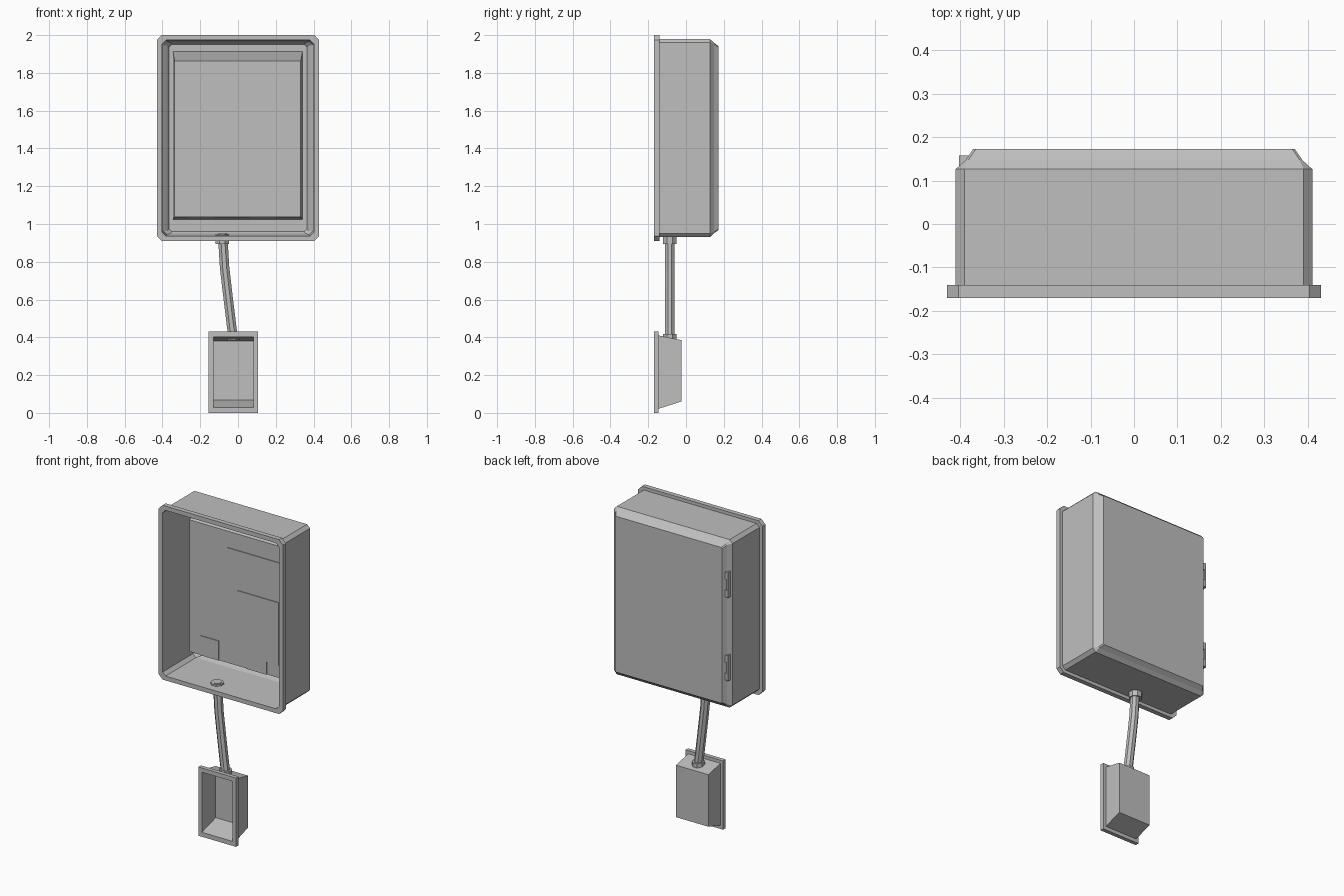
import bpy, bmesh, math
from mathutils import Vector

cube = bpy.data.objects.get("Cube")
if cube:
    bpy.data.objects.remove(cube, do_unlink=True)

grey = bpy.data.materials.new("light grey plastic")
grey.use_nodes = True
grey.diffuse_color = (0.52, 0.52, 0.52, 1)
grey.node_tree.nodes["Principled BSDF"].inputs["Base Color"].default_value = (0.52, 0.52, 0.52, 1)


def finish(bm, name):
    bmesh.ops.recalc_face_normals(bm, faces=bm.faces)
    mesh = bpy.data.meshes.new(name)
    bm.to_mesh(mesh)
    bm.free()
    mesh.materials.append(grey)
    obj = bpy.data.objects.new(name, mesh)
    bpy.context.collection.objects.link(obj)
    return obj


def skin(bm, rings):
    """Bridge rings of vertices and cap both ends."""
    n = len(rings[0])
    for a, b in zip(rings, rings[1:]):
        for i in range(n):
            j = (i + 1) % n
            bm.faces.new((a[i], a[j], b[j], b[i]))
    bm.faces.new(rings[0])
    bm.faces.new(rings[-1])


def outline(x0, x1, z0, z1, c):
    """Rectangle, with cut corners when c is above zero."""
    if not c:
        return [(x0, z0), (x1, z0), (x1, z1), (x0, z1)]
    return [(x0 + c, z0), (x1 - c, z0), (x1, z0 + c), (x1, z1 - c),
            (x1 - c, z1), (x0 + c, z1), (x0, z1 - c), (x0, z0 + c)]


def loft(name, sections):
    """Each section is x0, x1, z0, z1, y, corner cut."""
    bm = bmesh.new()
    rings = [[bm.verts.new((x, y, z)) for x, z in outline(x0, x1, z0, z1, c)]
             for x0, x1, z0, z1, y, c in sections]
    skin(bm, rings)
    return finish(bm, name)


def box(name, x0, x1, y0, y1, z0, z1):
    return loft(name, [(x0, x1, z0, z1, y, 0) for y in (y0, y1)])


def tube(name, path, radius, sides=8):
    """Sweep a polygon along a path lying in a plane of constant y."""
    bm = bmesh.new()
    pts = [Vector(p) for p in path]
    rings = []
    for k, p in enumerate(pts):
        t = (pts[min(k + 1, len(pts) - 1)] - pts[max(k - 1, 0)]).normalized()
        v = Vector((0, 1, 0))
        u = v.cross(t)
        angles = [math.tau * (i + 0.5) / sides for i in range(sides)]
        rings.append([bm.verts.new(p + radius * (u * math.cos(a) + v * math.sin(a)))
                      for a in angles])
    skin(bm, rings)
    return finish(bm, name)


# Large open cabinet: inner back, inner wall, front flange, outer wall, stepped back
MID = 1.455
cabinet = [(0.365, 0.495, 0.157, 0.015), (0.373, 0.505, 0.142, 0.015),
           (0.396, 0.512, 0.12, 0.02), (0.402, 0.518, -0.17, 0.02),
           (0.43, 0.545, -0.17, 0.027), (0.43, 0.545, -0.14, 0.027),
           (0.41, 0.525, -0.14, 0.02), (0.41, 0.525, 0.126, 0.02),
           (0.387, 0.505, 0.147, 0.006), (0.37, 0.487, 0.172, 0.006)]
loft("cabinet_shell", [(-hx, hx, MID - hz, MID + hz, y, c) for hx, hz, y, c in cabinet])

# Raised mounting panel inside, with a sloped top edge
loft("mounting_panel", [(-0.345, 0.342, 1.025, 1.912, 0.157, 0),
                        (-0.335, 0.332, 1.038, 1.862, 0.0, 0)])

# Thin plates on the mounting panel
for name, x0, x1, z0, z1 in (("upper_panel_plate", -0.07, 0.32, 1.59, 1.76),
                             ("lower_panel_plate", 0.0, 0.285, 1.12, 1.51),
                             ("left_bottom_plate", -0.26, -0.13, 1.038, 1.16),
                             ("right_bottom_plate", 0.06, 0.2, 1.038, 1.16)):
    box(name, x0, x1, -0.005, 0.002, z0, z1)

# Two hinges on one back edge, each a leaf with a pair of knuckles
for label, z in (("upper", 1.71), ("lower", 1.19)):
    box(label + "_hinge_leaf", -0.402, -0.39, 0.132, 0.157, z - 0.08, z + 0.08)
    for side in (-1, 1):
        c = z + side * 0.055
        box(label + "_hinge_knuckle", -0.398, -0.38, 0.138, 0.158, c - 0.022, c + 0.022)

# Small open box: flared front flange, tapered top and bottom
x0, x1 = -0.155, 0.105
loft("small_box", [(x0 + 0.024, x1 - 0.024, 0.067, 0.38, -0.033, 0),
                   (x0 + 0.024, x1 - 0.024, 0.028, 0.403, -0.17, 0),
                   (x0, x1, 0, 0.43, -0.17, 0),
                   (x0, x1, 0, 0.43, -0.145, 0),
                   (x0 + 0.018, x1 - 0.018, 0.022, 0.41, -0.145, 0),
                   (x0 + 0.018, x1 - 0.018, 0.06, 0.385, -0.025, 0)])

# Bent conduit joining the boxes, with a fitting at each end
Y = -0.086
tube("conduit", [(x, Y, z) for x, z in ((-0.024, 0.39), (-0.034, 0.46), (-0.056, 0.64),
                                         (-0.071, 0.77), (-0.082, 0.95))], 0.027)
tube("upper_fitting", [(-0.083, Y, 0.895), (-0.083, Y, 0.948)], 0.039)
tube("lower_fitting", [(-0.026, Y, 0.385), (-0.026, Y, 0.417)], 0.038)
